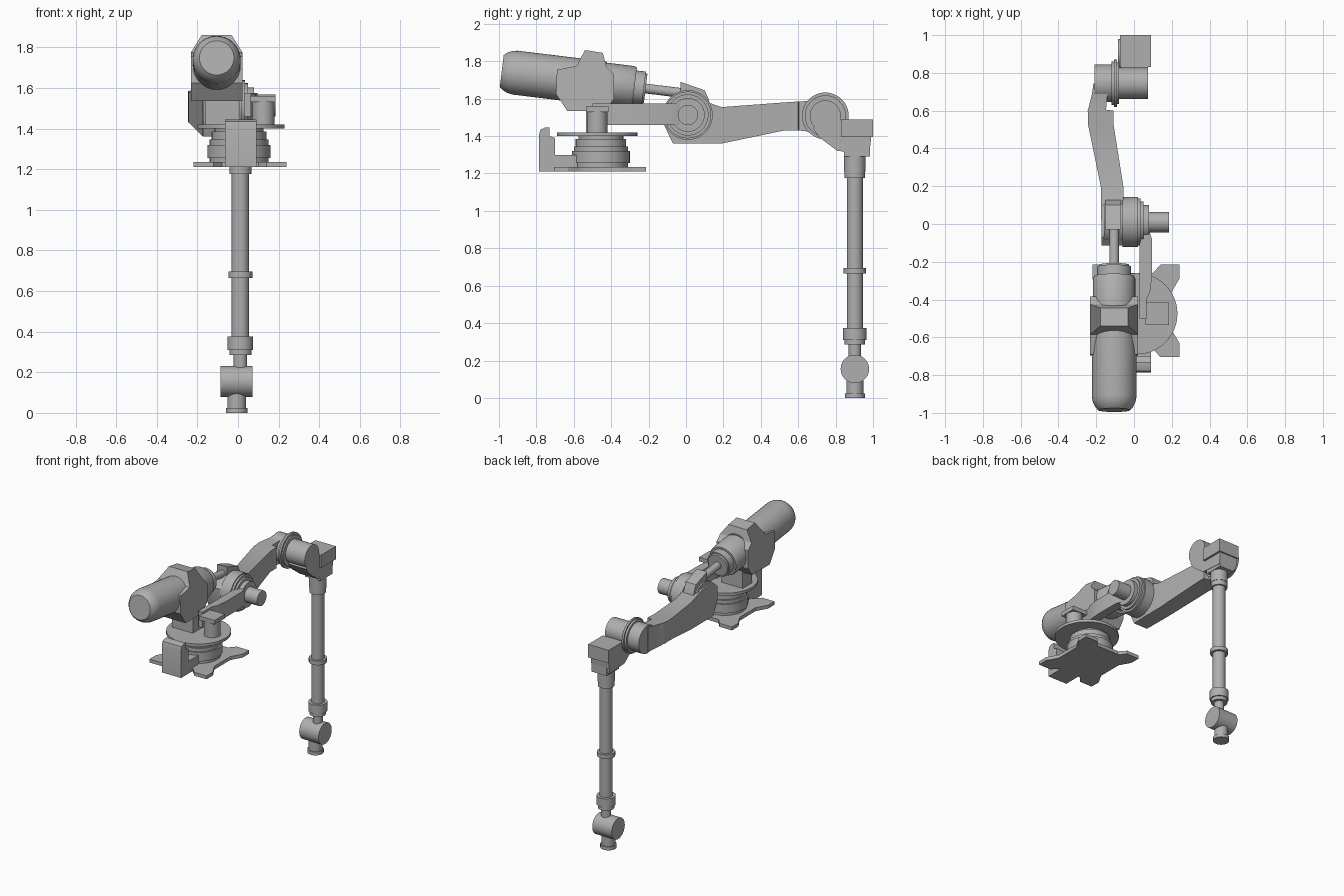
import bpy, bmesh, math
from mathutils import Vector

grey = bpy.data.materials.new("robot_grey")
grey.diffuse_color = (0.43, 0.43, 0.43, 1)


def finish(name, bm):
    bmesh.ops.recalc_face_normals(bm, faces=bm.faces)
    me = bpy.data.meshes.new(name)
    bm.to_mesh(me)
    bm.free()
    me.materials.append(grey)
    for p in me.polygons:
        p.use_smooth = True
    me.set_sharp_from_angle(angle=math.radians(30))
    ob = bpy.data.objects.new(name, me)
    bpy.context.collection.objects.link(ob)
    return ob


def lathe(name, origin, axis, steps, n=40):
    """Turned part: steps are (distance along axis, radius)."""
    bm = bmesh.new()
    q = Vector((0, 0, 1)).rotation_difference(Vector(axis).normalized())
    rings = []
    for d, r in steps:
        rings.append([bm.verts.new(Vector(origin) + q @ Vector(
            (r * math.cos(2 * math.pi * i / n), r * math.sin(2 * math.pi * i / n), d))) for i in range(n)])
    for a, b in zip(rings, rings[1:]):
        for i in range(n):
            j = (i + 1) % n
            bm.faces.new((a[i], a[j], b[j], b[i]))
    bm.faces.new(rings[0])
    bm.faces.new(rings[-1])
    return finish(name, bm)


def stack(cyls):
    """Turn (start, end, radius) cylinders into lathe steps."""
    return [s for a, b, r in cyls for s in ((a, r), (b, r))]


def loft(name, sections):
    bm = bmesh.new()
    rings = [[bm.verts.new(p) for p in s] for s in sections]
    n = len(rings[0])
    for a, b in zip(rings, rings[1:]):
        for i in range(n):
            j = (i + 1) % n
            bm.faces.new((a[i], a[j], b[j], b[i]))
    bm.faces.new(rings[0])
    bm.faces.new(rings[-1])
    return finish(name, bm)


def side_profile(name, pts, x0, x1):
    return loft(name, [[(x, y, z) for y, z in pts] for x in (x0, x1)])


def box(name, x0, x1, y0, y1, z0, z1):
    return side_profile(name, [(y0, z0), (y1, z0), (y1, z1), (y0, z1)], x0, x1)


# Star-shaped floor plate, one quadrant mirrored four ways
quad = [(.185, .09), (.195, .11), (.23, .17), (.23, .245), (.13, .245), (.09, .2)]
outline = []
for sx, sy in ((1, 1), (-1, 1), (-1, -1), (1, -1)):
    pts = [(.01 + sx * x, -.46 + sy * y) for x, y in quad]
    outline += pts if sx * sy > 0 else pts[::-1]
loft("base_plate", [[(x, y, z) for x, y in outline] for z in (1.21, 1.235)])

# Stepped base column and turntable
lathe("base_column", (.005, -.455, 0), (0, 0, 1),
      stack([(1.22, 1.255, .145), (1.255, 1.32, .155), (1.32, 1.345, .145), (1.345, 1.385, .135), (1.385, 1.405, .12)]))
lathe("turntable", (.015, -.475, 0), (0, 0, 1), stack([(1.40, 1.42, .215)]), 48)

# Cable connector box behind the base
side_profile("connector_box", [(-.785, 1.21), (-.785, 1.41), (-.778, 1.435), (-.755, 1.445), (-.73, 1.445),
             (-.73, 1.40), (-.70, 1.39), (-.70, 1.30), (-.58, 1.30), (-.58, 1.21)], -.065, .09)

# Supports on the turntable
lathe("side_post", (.125, -.475, 0), (0, 0, 1), stack([(1.415, 1.54, .055)]))
box("post_cap", .06, .185, -.535, -.415, 1.53, 1.56)
box("motor_support", -.16, .01, -.535, -.425, 1.415, 1.56)

# Fixed arm from post to shoulder
arm = [(.03, -.50), (.065, -.50), (.065, -.40), (.085, -.36), (.095, -.28), (.095, -.08), (.075, -.02), (.03, -.02)]
loft("fixed_arm", [[(x, y, z) for x, y in arm] for z in (1.46, 1.575)])

# Motor housing with narrowed top
house = side_profile("motor_housing", [(-.695, 1.625), (-.69, 1.755), (-.585, 1.775), (-.54, 1.86), (-.445, 1.845),
                     (-.425, 1.77), (-.385, 1.73), (-.385, 1.60), (-.43, 1.535), (-.635, 1.535)], -.232, .022)
for v in house.data.vertices:
    if v.co.z > 1.8:
        v.co.x = -.105 + (v.co.x + .105) * .58

# Tilted motor and push rod along one axis
lathe("motor", (-.105, -.985, 1.748), (0, 1, -.122),
      [(0, .085), (.015, .099), (.04, .112), (.07, .118), (.55, .118), (.55, .112), (.70, .112),
       (.715, .105), (.715, .09), (.765, .09), (.765, .082), (.775, .078)])
lathe("push_rod", (-.105, -.985, 1.748), (0, 1, -.122), stack([(.75, 1.03, .026)]), 24)
side_profile("rod_clevis", [(-.03, 1.60), (-.03, 1.69), (.10, 1.645), (.12, 1.60), (.14, 1.53), (-.03, 1.5)],
             -.15, -.068)

# Shoulder joint
lathe("shoulder_joint", (0, .01, 1.513), (1, 0, 0),
      stack([(-.16, -.06, .12), (-.06, .02, .133), (.02, .035, .125), (.035, .05, .11), (.05, .08, .09),
             (.08, .185, .054)]), 48)

# Swinging forearm lofted through sections (y, x0, x1, z0, z1)
cuts = [(-.115, -.172, -.06, 1.455, 1.56), (-.07, -.172, -.06, 1.36, 1.60), (.06, -.174, -.055, 1.36, 1.60),
        (.19, -.174, -.055, 1.36, 1.555), (.525, -.243, -.108, 1.43, 1.58), (.60, -.245, -.108, 1.43, 1.585),
        (.605, -.243, -.148, 1.43, 1.585), (.69, -.222, -.14, 1.42, 1.59), (.745, -.215, -.13, 1.415, 1.60)]
loft("forearm", [[(x0, y, z0), (x1, y, z0), (x1, y, z1), (x0, y, z1)] for y, x0, x1, z0, z1 in cuts])

# Elbow joint
lathe("elbow_joint", (0, .745, 1.508), (1, 0, 0),
      stack([(-.21, -.12, .10), (-.12, -.105, .115), (-.105, -.09, .125), (-.09, -.08, .11), (-.08, .075, .083)]), 48)

# Bracket carrying the vertical arm
side_profile("wrist_bracket", [(.68, 1.44), (.74, 1.585), (.80, 1.565), (.825, 1.487), (.99, 1.487), (.99, 1.39),
             (.98, 1.31), (.81, 1.32), (.71, 1.395)], -.07, .075)
box("bracket_block", -.075, .09, .83, 1.0, 1.395, 1.49)
box("bracket_foot", -.05, .072, .845, .985, 1.29, 1.395)

# Long vertical tube with collars
lathe("vertical_tube", (.012, .903, 0), (0, 0, 1),
      stack([(.22, .285, .033), (.285, .31, .055), (.31, .375, .063), (.375, .665, .043), (.665, .695, .06),
             (.695, 1.175, .043), (1.175, 1.21, .055), (1.21, 1.30, .058)]))

# Wrist drum and tool flange
lathe("wrist_drum", (0, .903, .155), (1, 0, 0), stack([(-.085, .071, .076)]))
lathe("tool_flange", (-.006, .903, 0), (0, 0, 1), stack([(0, .025, .054), (.025, .15, .046)]))
